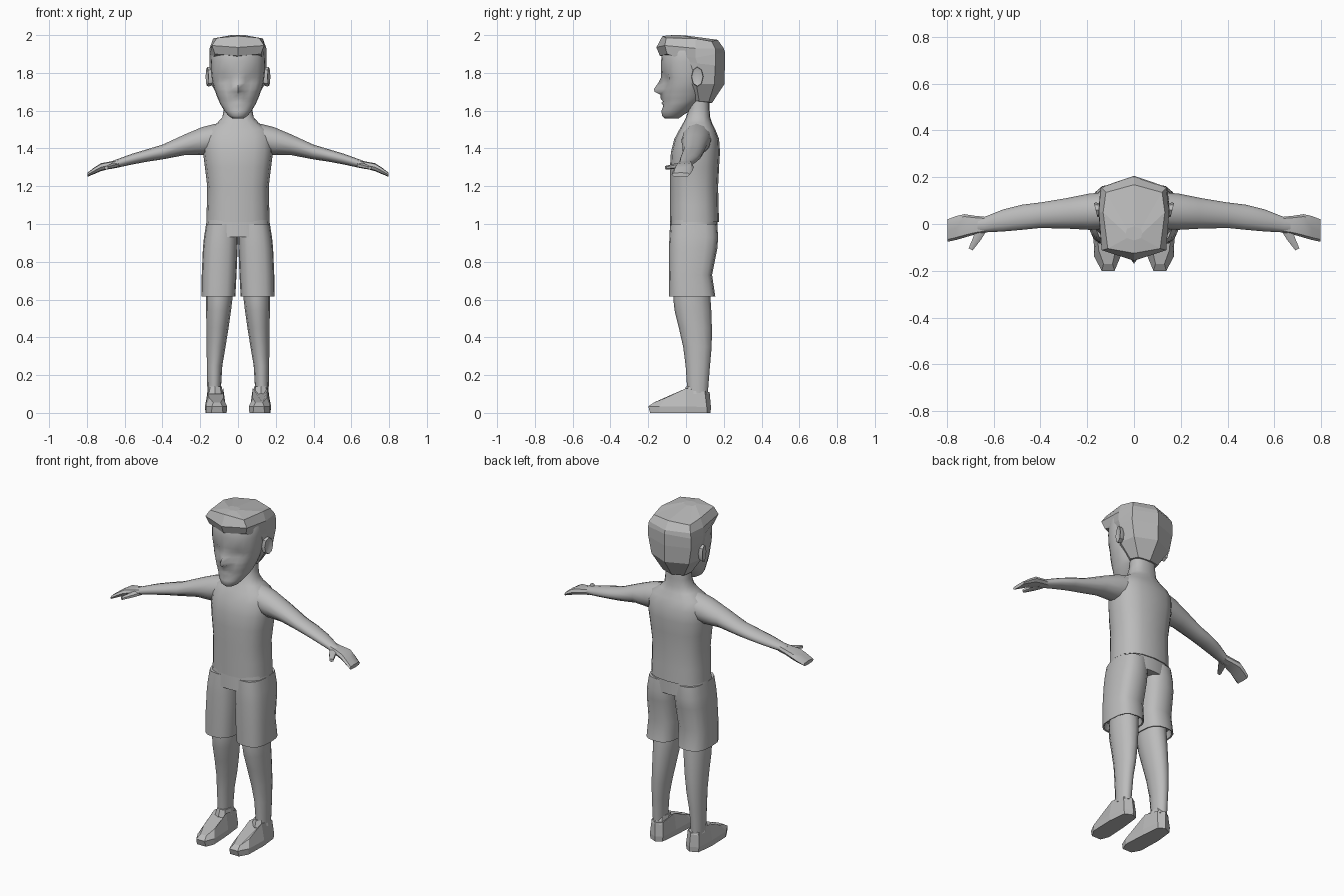
import bpy, math

grey = bpy.data.materials.new("plain grey")
grey.diffuse_color = (0.5, 0.5, 0.5, 1)


def make(name, rings, smooth=True, angle=50):
    """Skin a list of equal-length point rings and cap both ends."""
    n = len(rings[0])
    verts = [p for r in rings for p in r]
    faces = [(i * n + j, i * n + (j + 1) % n, (i + 1) * n + (j + 1) % n, (i + 1) * n + j)
             for i in range(len(rings) - 1) for j in range(n)]
    faces += [tuple(range(n))[::-1], tuple(range((len(rings) - 1) * n, len(rings) * n))]
    me = bpy.data.meshes.new(name)
    me.from_pydata(verts, [], faces)
    me.materials.append(grey)
    ob = bpy.data.objects.new(name, me)
    bpy.context.collection.objects.link(ob)
    bpy.ops.object.select_all(action='DESELECT')
    ob.select_set(True)
    bpy.context.view_layer.objects.active = ob
    bpy.ops.object.mode_set(mode='EDIT')
    bpy.ops.mesh.select_all(action='SELECT')
    bpy.ops.mesh.normals_make_consistent(inside=False)
    bpy.ops.object.mode_set(mode='OBJECT')
    if smooth:
        bpy.ops.object.shade_smooth_by_angle(angle=math.radians(angle))
    return ob


def oval(a0, a1, b0, b1, n=16, e=2.0):
    """Rounded box outline filling a0..a1 by b0..b1, starting at the low b side."""
    pts = []
    for k in range(n):
        t = 2 * math.pi * k / n - math.pi / 2
        c, s = math.cos(t), math.sin(t)
        pts.append(((a0 + a1) / 2 + (a1 - a0) / 2 * math.copysign(abs(c) ** (2 / e), c),
                    (b0 + b1) / 2 + (b1 - b0) / 2 * math.copysign(abs(s) ** (2 / e), s)))
    return pts


def upright(rows, n=16, e=2.0):
    return [[(x, y, z) for x, y in oval(x0, x1, y0, y1, n, e)] for z, x0, x1, y0, y1 in rows]


def sideways(rows, n=12, e=2.0):
    return [[(x, y, z) for y, z in oval(y0, y1, z0, z1, n, e)] for x, y0, y1, z0, z1 in rows]


def pair(name, rings, **kw):
    """Make a left part and its mirrored right part."""
    make("left_" + name, rings, **kw)
    make("right_" + name, [[(-x, y, z) for x, y, z in r] for r in rings], **kw)


# Shirt body running up into the neck
torso = [(1.01, .168, -.085, .175), (1.1, .165, -.085, .172), (1.2, .163, -.085, .17),
         (1.3, .175, -.085, .175), (1.38, .185, -.08, .18), (1.45, .185, -.062, .175),
         (1.5, .165, -.035, .155), (1.535, .11, -.015, .138), (1.565, .083, .0, .128),
         (1.61, .075, .015, .125), (1.68, .072, .02, .122)]
make("torso", upright([(z, -w, w, a, b) for z, w, a, b in torso], 16, 2.5))

# Arms with flat open hands
pair("arm", sideways([(.08, -.02, .14, 1.38, 1.54), (.19, -.025, .13, 1.365, 1.513),
                      (.28, -.02, .112, 1.365, 1.475), (.4, -.017, .092, 1.342, 1.42),
                      (.48, -.025, .082, 1.33, 1.396), (.56, -.032, .062, 1.315, 1.372),
                      (.64, -.036, .03, 1.298, 1.343), (.67, -.04, .028, 1.293, 1.332)]))
pair("hand", sideways([(.63, -.036, .03, 1.3, 1.34), (.68, -.045, .035, 1.292, 1.33),
                       (.725, -.058, .042, 1.28, 1.322), (.76, -.068, .034, 1.265, 1.3),
                       (.797, -.076, .02, 1.25, 1.272)], 8, 3), angle=35)
pair("thumb", [[(x + dx, y + dx * .5, z + dz) for dx, dz in oval(-w, w, -h, h, 6)]
               for x, y, z, w, h in [(.65, -.015, 1.312, .025, .016), (.67, -.06, 1.306, .018, .014),
                                     (.698, -.108, 1.298, .01, .01)]])

# Shorts: hips plus two legs with a recessed hem
make("shorts_hips", upright([(.93, -.18, .18, -.088, .168), (1.025, -.165, .165, -.083, .168)], 16, 2.6))
pair("shorts_leg", upright([(1.0, .0, .168, -.083, .165), (.93, .0, .18, -.088, .17),
                            (.87, .002, .186, -.09, .166), (.73, .008, .192, -.09, .138),
                            (.617, .014, .194, -.09, .155), (.619, .022, .186, -.082, .147),
                            (.66, .028, .18, -.074, .135)], 16, 2.7))

# Lower legs
pair("leg", upright([(.67, .03, .168, -.065, .125), (.6, .03, .17, -.067, .13),
                     (.54, .037, .169, -.06, .134), (.45, .05, .167, -.038, .137),
                     (.35, .066, .166, -.015, .136), (.25, .083, .165, -.002, .127),
                     (.1, .092, .162, .008, .115)], 12))

# Faceted shoes: sole, widest edge, instep line and ankle opening
shoe = [[(.08, -.19), (.14, -.19), (.168, -.14), (.172, 0), (.16, .11), (.115, .13), (.08, .11), (.068, 0), (.06, -.14)],
        [(.083, -.2), (.138, -.2), (.17, -.14), (.175, 0), (.163, .11), (.115, .132), (.077, .11), (.065, 0), (.058, -.14)],
        [(.092, -.17), (.13, -.17), (.152, -.11), (.157, 0), (.158, .1), (.118, .125), (.082, .1), (.078, 0), (.078, -.11)]]
heights = [[0] * 9, [.035, .035, .035, .035, .03, .03, .03, .035, .035],
           [.055, .055, .078, .13, .112, .11, .112, .13, .078]]
pair("shoe", [[(x, y, z) for (x, y), z in zip(r, h)] for r, h in zip(shoe, heights)], smooth=False)
pair("shoe_collar", upright([(.1, .078, .165, -.015, .125), (.14, .086, .155, .0, .1)], 8, 2.5), smooth=False)

# Face: z, half width, front, back, nose or lip bump, socket depth
face = [(1.558, .028, -.112, -.04, 0, 0), (1.572, .05, -.125, -.02, .002, 0), (1.6, .072, -.127, .02, .003, 0),
        (1.625, .088, -.12, .05, 0, 0), (1.642, .097, -.122, .07, .008, 0), (1.65, .1, -.122, .08, 0, 0),
        (1.665, .107, -.125, .09, .01, 0), (1.685, .115, -.124, .1, .012, 0), (1.7, .12, -.124, .105, .042, 0),
        (1.715, .126, -.124, .11, .046, .002), (1.745, .134, -.122, .12, .026, .012),
        (1.775, .139, -.124, .125, .008, .014), (1.8, .142, -.13, .13, .002, 0),
        (1.86, .144, -.132, .13, 0, 0), (1.93, .14, -.125, .13, 0, 0), (1.96, .12, -.1, .11, 0, 0)]
rings = []
for z, w, yf, yb, bump, socket in face:
    r = [(x, y, z) for x, y in oval(-w, w, yf, yb, 24, 2.1)]
    r[0] = (0, r[0][1] - bump, z)
    for k in (2, 22):
        r[k] = (r[k][0], r[k][1] + socket, z)
    rings.append(r)
make("head", rings, angle=60)

# Faceted hair cap; each row is the right half outline from front to back
hair = [[(0, .04, 1.65), (.06, .035, 1.65), (.085, .07, 1.65), (.07, .12, 1.645), (0, .137, 1.64)],
        [(0, .03, 1.74), (.12, .02, 1.74), (.143, .055, 1.74), (.125, .15, 1.74), (0, .203, 1.74)],
        [(0, .0, 1.86), (.137, .005, 1.86), (.152, .06, 1.85), (.143, .155, 1.84), (0, .206, 1.84)],
        [(0, -.138, 1.89), (.122, -.1, 1.9), (.152, .05, 1.88), (.143, .157, 1.9), (0, .206, 1.91)],
        [(0, -.157, 1.935), (.138, -.112, 1.945), (.15, .05, 1.93), (.138, .155, 1.93), (0, .2, 1.93)],
        [(0, -.125, 1.995), (.112, -.105, 1.985), (.132, .05, 1.982), (.12, .135, 1.967), (0, .168, 1.975)],
        [(0, -.07, 2.0), (.03, -.06, 2.0), (.035, -.04, 2.0), (.03, -.02, 1.999), (0, -.01, 1.999)]]
make("hair", [r + [(-x, y, z) for x, y, z in r[3:0:-1]] for r in hair], smooth=False)

# Ears
pair("ear", [[(x + (y - .06) * .25, y, z) for y, z in oval(.06 - a, .06 + a, 1.78 - b, 1.78 + b, 8)]
             for x, a, b in [(.125, .022, .04), (.153, .032, .052), (.164, .03, .05), (.158, .017, .032)]],
     angle=30)
